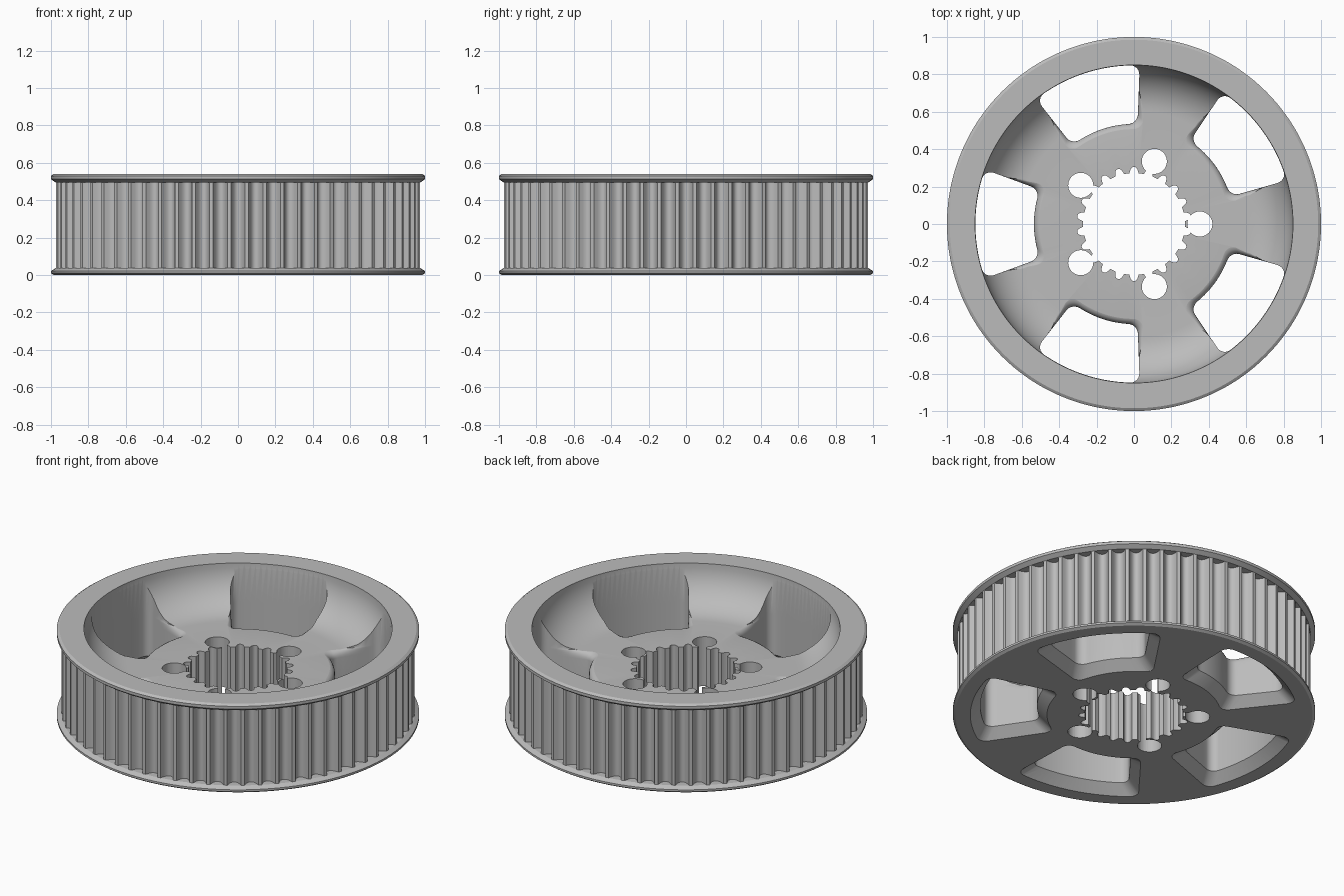
import bpy, bmesh, math
from math import sin, cos, pi, tau

cube = bpy.data.objects.get("Cube")
if cube:
    bpy.data.objects.remove(cube, do_unlink=True)

H = 0.54            # overall height
PLATE = 0.30        # top of the hub plate
TEETH = 64
STEPS = 10          # outline points per tooth
SEG = TEETH * STEPS

grey = bpy.data.materials.new("plain_grey")
grey.use_nodes = True
colour = (0.5, 0.5, 0.5, 1)
grey.diffuse_color = colour
grey.node_tree.nodes["Principled BSDF"].inputs["Base Color"].default_value = colour


def make_object(name, bm):
    bmesh.ops.recalc_face_normals(bm, faces=bm.faces)
    mesh = bpy.data.meshes.new(name)
    bm.to_mesh(mesh)
    bm.free()
    mesh.materials.append(grey)
    obj = bpy.data.objects.new(name, mesh)
    bpy.context.collection.objects.link(obj)
    return obj


def loft(bm, loops, closed=False):
    """Skin a stack of outlines; cap the ends or close it into a ring."""
    rings = [[bm.verts.new(p) for p in loop] for loop in loops]
    pairs = list(zip(rings, rings[1:]))
    if closed:
        pairs.append((rings[-1], rings[0]))
    else:
        bm.faces.new(rings[0])
        bm.faces.new(rings[-1])
    for low, high in pairs:
        n = len(low)
        for i in range(n):
            j = (i + 1) % n
            bm.faces.new((low[i], low[j], high[j], high[i]))


def polar(r, a, z):
    return (r * cos(a), r * sin(a), z)


# Wheel body: flanges, toothed drum and dished inside in one lathed section
def tooth_drop(i):
    u = abs((i + STEPS / 2) % STEPS - STEPS / 2) / STEPS * 2
    return 0.045 * math.sqrt(max(0, 1 - (u / 0.7) ** 2))


section = [(0.2, 0, 0), (0.985, 0, 0), (1, 0.01, 0), (1, 0.022, 0),
           (0.975, 0.037, 0), (0.975, 0.037, 1), (0.975, 0.495, 1),
           (0.975, 0.495, 0), (1, 0.513, 0), (1, 0.53, 0), (0.985, H, 0)]
depth = H - PLATE
for k in range(13):
    t = pi / 2 * k / 12
    section.append((0.61 + depth * cos(t), H - depth * sin(t), 0))
section.append((0.2, PLATE, 0))

bm = bmesh.new()
loft(bm, [[polar(r - toothed * tooth_drop(i), tau * i / SEG, z)
           for i in range(SEG)] for r, z, toothed in section], closed=True)
# merge the points shared by lands and flanges
bmesh.ops.remove_doubles(bm, verts=bm.verts, dist=1e-5)
pulley = make_object("toothed_pulley_wheel", bm)


# Window cutters: chamfered below, rounded above along the hub and spoke roots
def window_outline(mid, z, d, fade):
    inner, outer, half, c = 0.535, 0.848, 0.35, 0.05
    r_in, r_out = inner - d, outer + (0 if fade else d)

    def side_angle(r, shift):
        w = min(1, max(0, (0.72 - r) / 0.16)) if fade else 1
        return half + (d * w + shift) / r

    right = []
    for k in range(7):                       # inner corner
        t = pi / 2 * k / 6
        r = r_in + c * (1 - cos(t))
        right.append((r, side_angle(r, c * (sin(t) - 1))))
    for k in range(1, 6):                    # straight side
        r = r_in + c + (r_out - r_in - 2 * c) * k / 6
        right.append((r, side_angle(r, 0)))
    for k in range(7):                       # outer corner
        t = pi / 2 * k / 6
        r = r_out - c * (1 - sin(t))
        right.append((r, side_angle(r, c * (cos(t) - 1))))
    a_in, a_out = right[0][1], right[-1][1]
    n = 16
    far = [(r_out, a_out * (1 - 2 * k / n)) for k in range(1, n)]
    near = [(r_in, a_in * (2 * k / n - 1)) for k in range(1, n)]
    left = [(r, -a) for r, a in reversed(right)]
    return [polar(r, mid + a, z) for r, a in right + far + left + near]


levels = [(-0.01, 0.065, False), (0.055, 0, False)]
for k in range(6):
    t = pi / 2 * k / 5
    levels.append((PLATE - 0.04 + 0.042 * sin(t), 0.04 * (1 - cos(t)), True))
levels.append((0.6, 0.04, True))

bm = bmesh.new()
for k in range(5):
    mid = tau * (k + 0.5) / 5
    loft(bm, [window_outline(mid, *level) for level in levels])
windows = make_object("window_cutter", bm)

# Splined bore cutter
SPLINES, FINE = 22, 16


def bore_radius(i):
    u = (i % FINE) / FINE * 2 - 1            # grooves sit between the splines
    return 0.272 + 0.034 * math.sqrt(max(0, 1 - (u / 0.55) ** 2))


count = SPLINES * FINE
bm = bmesh.new()
loft(bm, [[polar(bore_radius(i), tau * i / count, z) for i in range(count)]
          for z in (-0.1, 0.7)])
bore = make_object("bore_cutter", bm)

# Five round holes opening into the bore
bm = bmesh.new()
for k in range(5):
    x, y, _ = polar(0.352, tau * k / 5, 0)
    loft(bm, [[(x + 0.067 * cos(tau * (i + 0.3) / 40),
                y + 0.067 * sin(tau * (i + 0.3) / 40), z) for i in range(40)]
              for z in (-0.12, 0.72)])
holes = make_object("round_hole_cutter", bm)

# Cut everything, then smooth the curved faces
bpy.ops.object.select_all(action='DESELECT')
bpy.context.view_layer.objects.active = pulley
pulley.select_set(True)
for cutter in (windows, bore, holes):
    mod = pulley.modifiers.new(cutter.name, 'BOOLEAN')
    mod.operation = 'DIFFERENCE'
    mod.solver = 'EXACT'
    mod.object = cutter
    bpy.ops.object.modifier_apply(modifier=mod.name)
    bpy.data.objects.remove(cutter, do_unlink=True)
bpy.ops.object.shade_smooth_by_angle(angle=math.radians(30))
